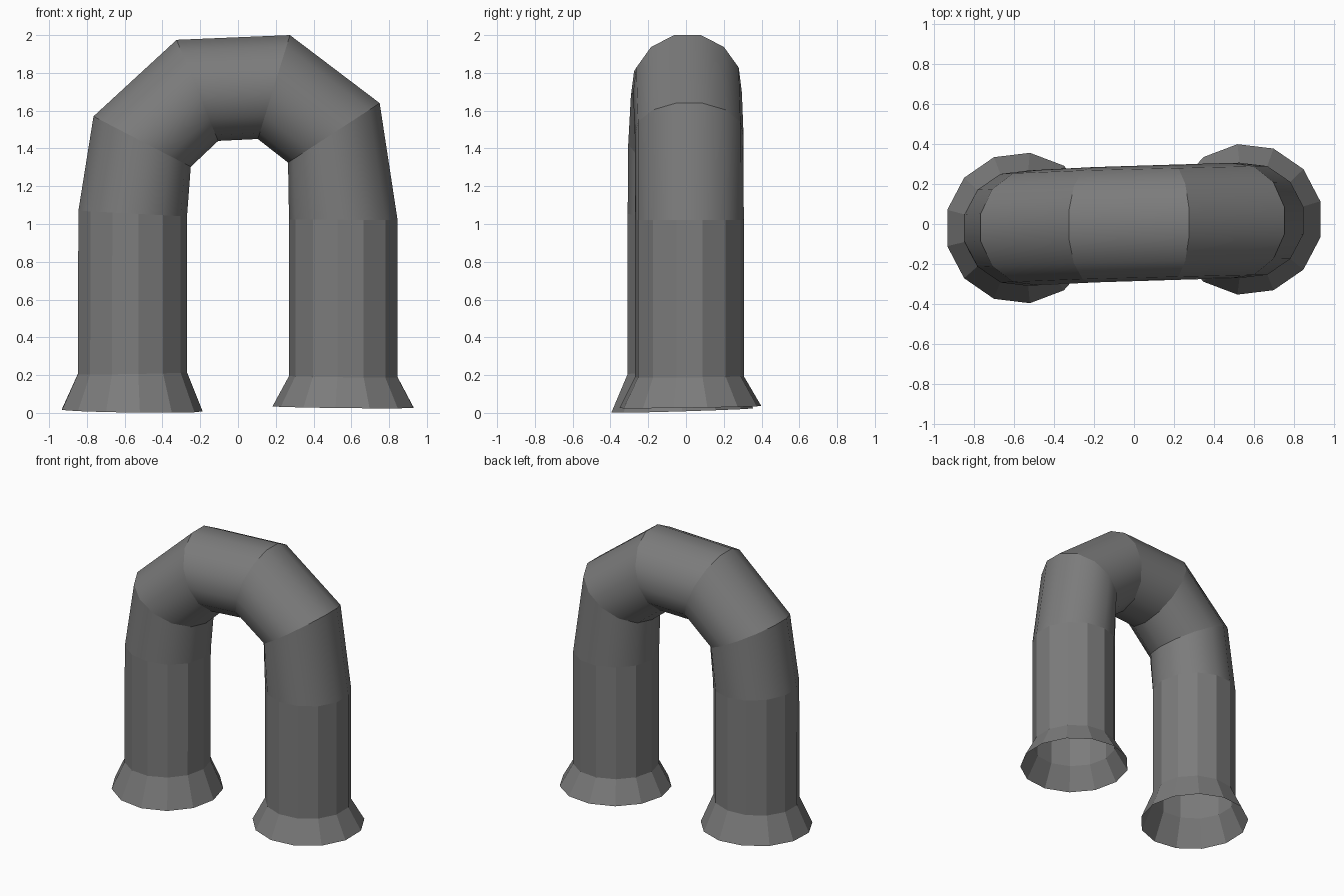
import bpy
import bmesh
import math

if "Cube" in bpy.data.objects:
    bpy.data.objects.remove(bpy.data.objects["Cube"])

SIDES = 13
FLAT = math.cos(math.pi / SIDES)   # distance of the flat outer side, as a share of the radius

dark = bpy.data.materials.new("dark_grey")
dark.diffuse_color = (0.2, 0.2, 0.2, 1)
dark.use_nodes = True
dark.node_tree.nodes["Principled BSDF"].inputs["Base Color"].default_value = dark.diffuse_color


def ring(outer, inner, yc, ry=0.29, slope=0.0):
    """13-sided ring: a corner at the inner point, a flat at the outer point (x, z).
    slope tips the ring from front to back."""
    pts = []
    for i in range(SIDES):
        a = 2 * math.pi * i / SIDES
        t = (math.cos(a) + FLAT) / (1 + FLAT)
        dy = ry * math.sin(a)
        pts.append((outer[0] + (inner[0] - outer[0]) * t,
                    yc + dy,
                    outer[1] + (inner[1] - outer[1]) * t + slope * dy))
    return pts


def open_tube(name, rings, flip=False, smooth=False):
    """Join rings into a tube open at both ends; smooth tubes keep a crease at each ring."""
    bm = bmesh.new()
    loops = [[bm.verts.new(p) for p in r] for r in rings]
    for a, b in zip(loops, loops[1:]):
        for i in range(SIDES):
            j = (i + 1) % SIDES
            quad = (a[i], a[j], b[j], b[i])
            bm.faces.new(quad[::-1] if flip else quad).smooth = smooth
    for r in loops:
        for i in range(SIDES):
            bm.edges.get((r[i], r[(i + 1) % SIDES])).smooth = False
    mesh = bpy.data.meshes.new(name)
    bm.to_mesh(mesh)
    bm.free()
    mesh.materials.append(dark)
    ob = bpy.data.objects.new(name, mesh)
    bpy.context.collection.objects.link(ob)
    return ob


# shared seams between the straight legs and the bend
left_seam = ring((-0.845, 1.07), (-0.27, 1.04), -0.021)
right_seam = ring((0.845, 1.02), (0.27, 1.025), 0.018)

# straight legs with flared feet
left_foot = ring((-0.932, 0.018), (-0.187, 0.008), -0.02, 0.378, 0.03)
left_ankle = ring((-0.848, 0.205), (-0.27, 0.215), -0.021, 0.29, 0.015)
right_foot = ring((0.93, 0.027), (0.183, 0.035), 0.023, 0.378, 0.015)
right_ankle = ring((0.845, 0.188), (0.27, 0.195), 0.018, 0.29, 0.01)
open_tube("left_flared_foot", [left_foot, left_ankle])
open_tube("left_leg", [left_ankle, left_seam])
open_tube("right_flared_foot", [right_foot, right_ankle], flip=True)
open_tube("right_leg", [right_ankle, right_seam], flip=True)

# smooth bend over the top
open_tube("bent_pipe", [
    left_seam,
    ring((-0.765, 1.57), (-0.25, 1.303), -0.018),
    ring((-0.325, 1.975), (-0.105, 1.44), -0.004),
    ring((0.275, 2.0), (0.105, 1.45), 0.008),
    ring((0.75, 1.64), (0.265, 1.325), 0.017),
    right_seam,
], smooth=True)
